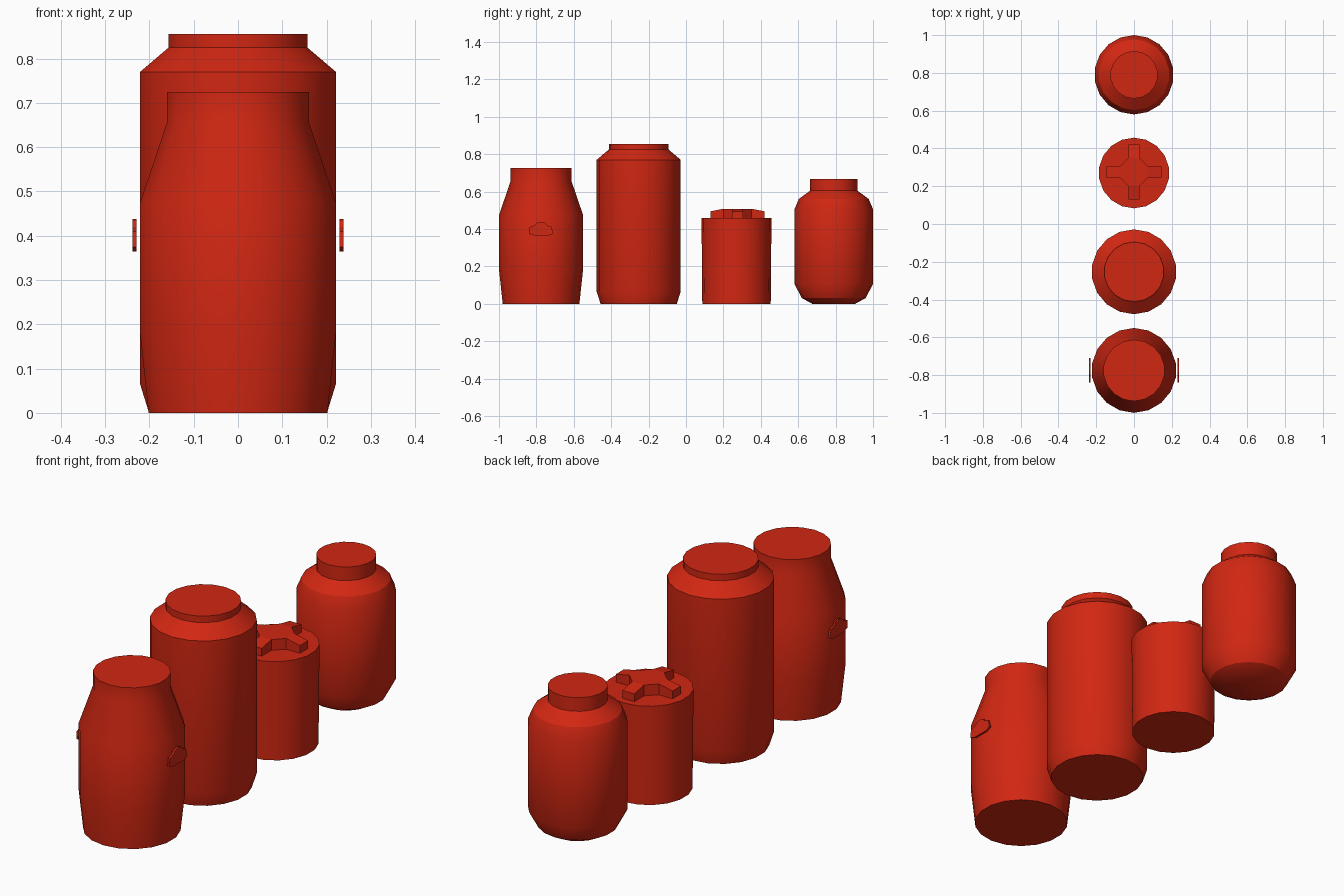
import bpy, bmesh
from math import pi, sin, cos, radians

if "Cube" in bpy.data.objects:
    bpy.data.objects.remove(bpy.data.objects["Cube"])

SIDES = 18
red = bpy.data.materials.new("red_plastic")
red.diffuse_color = (0.64, 0.02, 0.006, 1)
red.use_nodes = True
red.node_tree.nodes["Principled BSDF"].inputs["Base Color"].default_value = red.diffuse_color


def finish(name, bm, angle=30):
    bmesh.ops.recalc_face_normals(bm, faces=bm.faces[:])
    mesh = bpy.data.meshes.new(name)
    bm.to_mesh(mesh)
    bm.free()
    mesh.shade_smooth()
    mesh.set_sharp_from_angle(angle=radians(angle))
    mesh.materials.append(red)
    obj = bpy.data.objects.new(name, mesh)
    bpy.context.collection.objects.link(obj)
    return obj


def lathe(name, y, profile):
    """Capped turned body from (radius, z) pairs."""
    bm = bmesh.new()
    rings = []
    for r, z in profile:
        rings.append([bm.verts.new((r * sin(2 * pi * i / SIDES),
                                    y + r * cos(2 * pi * i / SIDES), z))
                      for i in range(SIDES)])
    for a, b in zip(rings, rings[1:]):
        for i in range(SIDES):
            j = (i + 1) % SIDES
            bm.faces.new((a[i], a[j], b[j], b[i]))
    bm.faces.new(rings[0])
    bm.faces.new(rings[-1])
    return finish(name, bm)


def plate(name, outline, offset):
    """Closed outline of 3D points thickened along an offset."""
    bm = bmesh.new()
    face = bm.faces.new([bm.verts.new(p) for p in outline])
    res = bmesh.ops.extrude_face_region(bm, geom=[face], use_keep_orig=True)
    verts = [g for g in res["geom"] if isinstance(g, bmesh.types.BMVert)]
    bmesh.ops.translate(bm, vec=offset, verts=verts)
    return finish(name, bm, 20), None


# Four jars in a row
lathe("tapered_jar", -0.775, [(0.205, 0), (0.2245, 0.18), (0.2245, 0.475),
                              (0.163, 0.655), (0.163, 0.725)])
lathe("tall_jar", -0.253, [(0.204, 0), (0.2245, 0.065), (0.2245, 0.77),
                           (0.159, 0.825), (0.159, 0.855)])
lathe("short_canister", 0.27, [(0.183, 0), (0.187, 0.458)])
lathe("round_jar", 0.79, [(0.115, 0), (0.17, 0.03), (0.21, 0.105), (0.21, 0.505),
                          (0.187, 0.56), (0.126, 0.605), (0.126, 0.668)])

# Raised cross on the canister lid, arms dipping slightly at their ends
bm = bmesh.new()
low, high = [], []
arm = [(0.03, 0.075, 0.508), (0.03, 0.145, 0.494),
       (-0.03, 0.145, 0.494), (-0.03, 0.075, 0.508)]
for k in range(4):
    c, s = cos(k * pi / 2), sin(k * pi / 2)
    for x, y, z in arm:
        px, py = x * c - y * s, 0.275 + x * s + y * c
        low.append(bm.verts.new((px, py, 0.45)))
        high.append(bm.verts.new((px, py, z)))
for i in range(16):
    j = (i + 1) % 16
    bm.faces.new((low[i], low[j], high[j], high[i]))
bm.faces.new(low)
bm.faces.new([v for k in range(4) for v in (high[4 * k], high[4 * k + 3])])
for k in range(4):
    bm.faces.new(high[4 * k:4 * k + 4])
finish("lid_cross", bm, 10)

# Cloud-shaped grip plates either side of the tapered jar
cloud = [(-0.065, 0.375), (-0.062, 0.41), (-0.035, 0.42), (-0.022, 0.433),
         (0, 0.438), (0.022, 0.433), (0.03, 0.42), (0.055, 0.412),
         (0.066, 0.375), (0.04, 0.364), (-0.035, 0.364)]
for side, label in ((1, "right"), (-1, "left")):
    plate(label + "_grip", [(side * 0.229, -0.775 + y, z) for y, z in cloud],
          (side * 0.009, 0, 0))
